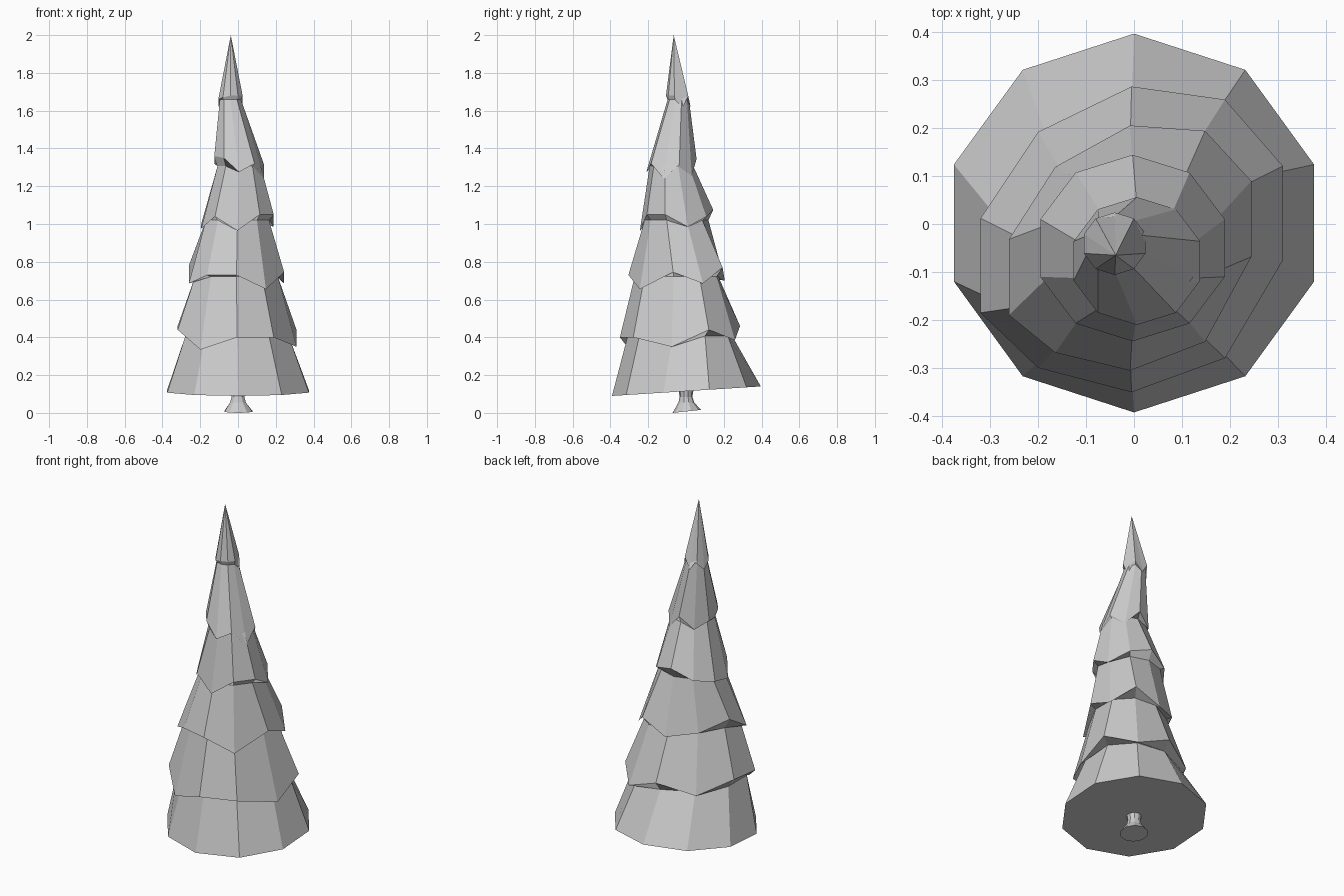
import bpy, bmesh
from math import sin, cos, radians

if "Cube" in bpy.data.objects:
    bpy.data.objects.remove(bpy.data.objects["Cube"])

SIDES = 10


def ring(cx, cy, r, shear, heights, scale=1.0, flat=None):
    """Ten-sided ring, clockwise from the back (+y); shear skews it sideways."""
    pts = []
    for i in range(SIDES):
        a = radians(36 * i)
        dx, dy = r * scale * sin(a), r * scale * cos(a)
        skew = shear * dx * (1.0 if dy > -0.5 * r * scale else 0.3)
        z = heights[i] if flat is None else flat
        pts.append((cx + dx * (1.04 if shear or r < 0.3 else 1.0), cy + dy + skew, z))
    return pts


def loft(name, rings, tip=None):
    """Skin a stack of rings; close the bottom, close the top with a cap or tip."""
    bm = bmesh.new()
    rows = [[bm.verts.new(p) for p in r] for r in rings]
    for a, b in zip(rows, rows[1:]):
        for i in range(SIDES):
            j = (i + 1) % SIDES
            bm.faces.new((a[i], a[j], b[j], b[i]))
    bm.faces.new(rows[0])
    if tip:
        t = bm.verts.new(tip)
        for i in range(SIDES):
            bm.faces.new((rows[-1][i], rows[-1][(i + 1) % SIDES], t))
    else:
        bm.faces.new(rows[-1])
    bmesh.ops.recalc_face_normals(bm, faces=bm.faces)
    me = bpy.data.meshes.new(name)
    bm.to_mesh(me)
    bm.free()
    ob = bpy.data.objects.new(name, me)
    bpy.context.collection.objects.link(ob)
    return ob


# Branch tiers: centre x, centre y, radius, skew, rim heights
skirt_z = [0.115 + 0.064 * 0.393 * cos(radians(36 * i)) for i in range(SIDES)]
tiers = [
    (0, 0.002, 0.394, 0, skirt_z),
    (-0.005, -0.032, 0.318, 0.18,
     [.46, .385, .44, .35, .40, .40, .335, .44, .46, .40]),
    (-0.008, -0.050, 0.255, 0.25,
     [.70, .77, .685, .745, .655, .73, .73, .685, .78, .73]),
    (-0.003, -0.050, 0.194, 0,
     [1.075, 1.04, .985, 1.05, 1.05, .965, 1.04, .975, 1.0, 1.02]),
    (0.006, -0.077, 0.133, 0,
     [1.345, 1.255, 1.315, 1.24, 1.32, 1.275, 1.35, 1.36, 1.32, 1.28]),
    (-0.040, -0.041, 0.065, 0,
     [1.62, 1.68, 1.61, 1.68, 1.68, 1.68, 1.67, 1.66, 1.62, 1.68]),
]

# Foliage: each rim rises from a tucked-in ring that tops the tier below
rings = []
for n, t in enumerate(tiers):
    if n:
        level = sum(t[4]) / SIDES
        rings.append(ring(*t, scale=0.87, flat=level))
    rings.append(ring(*t))
loft("foliage", rings, tip=(-0.038, -0.065, 2.0))

# Trunk with a flared, slightly tilted foot
foot_z = [0.008 + 0.008 * cos(radians(36 * i)) for i in range(SIDES)]
loft("trunk", [
    ring(0.002, 0.004, 0.075, 0, foot_z),
    ring(0, 0.002, 0.042, 0, None, flat=0.055),
    ring(0, 0, 0.034, 0, None, flat=0.085),
    ring(0, 0, 0.040, 0, None, flat=0.125),
])
